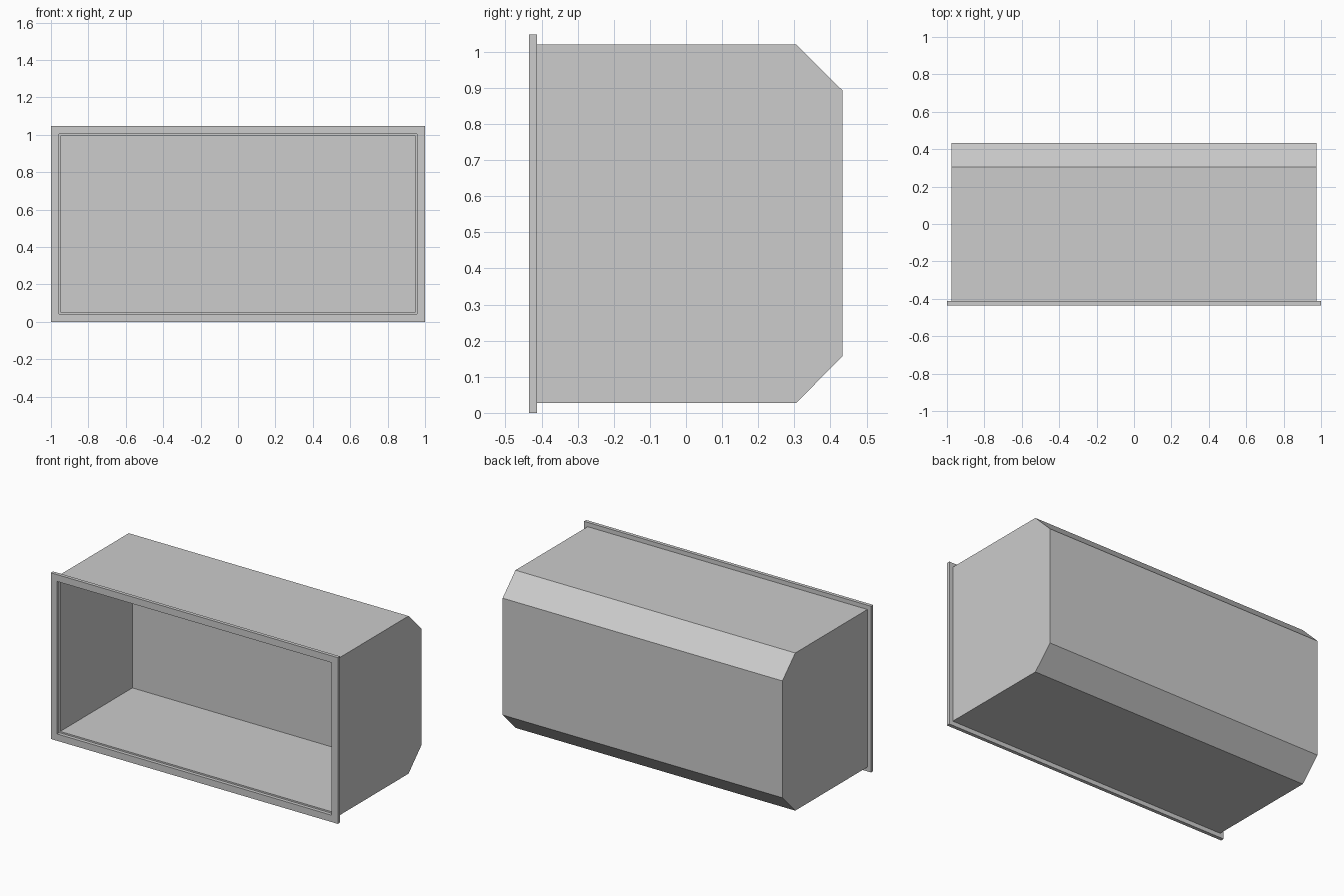
import bpy
import bmesh
from mathutils import Vector

default = bpy.data.objects.get("Cube")
if default:
    bpy.data.objects.remove(default, do_unlink=True)

FRONT, LIP, BACK = -0.435, -0.413, 0.433   # depth of flange face, body front, body back
HEIGHT = 1.047

grey = bpy.data.materials.new("light grey")
grey.use_nodes = True
grey.diffuse_color = (0.604, 0.604, 0.604, 1)
grey.node_tree.nodes["Principled BSDF"].inputs["Base Color"].default_value = grey.diffuse_color


def push(bm, faces, offset):
    """Extrude faces along an offset and return the moved faces."""
    result = bmesh.ops.extrude_face_region(bm, geom=faces)["geom"]
    verts = [g for g in result if isinstance(g, bmesh.types.BMVert)]
    bmesh.ops.translate(bm, verts=verts, vec=Vector(offset))
    return [g for g in result if isinstance(g, bmesh.types.BMFace)]


def finish(bm, name):
    bmesh.ops.recalc_face_normals(bm, faces=bm.faces[:])
    mesh = bpy.data.meshes.new(name)
    bm.to_mesh(mesh)
    bm.free()
    mesh.materials.append(grey)
    obj = bpy.data.objects.new(name, mesh)
    bpy.context.collection.objects.link(obj)


# Body: side profile with chamfered back edges, swept across the width
half = 0.975
profile = [(LIP, 0.027), (0.305, 0.027), (BACK, 0.157),
           (BACK, 0.893), (0.305, 1.02), (LIP, 1.02)]
bm = bmesh.new()
side = bm.faces.new([bm.verts.new((-half, y, z)) for y, z in profile])
push(bm, [side], (2 * half, 0, 0))
if side.is_valid and len(bm.faces) < len(profile) + 2:
    bmesh.ops.holes_fill(bm, edges=bm.edges[:], sides=0)
bmesh.ops.recalc_face_normals(bm, faces=bm.faces[:])

# Cavity: inset the front face and push it back to a flat rear wall
front = next(f for f in bm.faces if f.normal.y < -0.9)
bmesh.ops.inset_region(bm, faces=[front], thickness=0.036)
old = front
moved = push(bm, [front], (0, 0.305 - LIP, 0))
if old.is_valid and old not in moved:
    bm.faces.remove(old)
finish(bm, "box_body")

# Flange: flat rectangular ring around the opening
bm = bmesh.new()
plate = bm.faces.new([bm.verts.new((x, FRONT, z)) for x, z in
                      ((-1, 0), (1, 0), (1, HEIGHT), (-1, HEIGHT))])
bm.normal_update()
bmesh.ops.inset_region(bm, faces=[plate], thickness=0.061, use_boundary=True)
bm.faces.remove(plate)
ring = bm.faces[:]
push(bm, ring, (0, LIP - FRONT, 0))
finish(bm, "front_flange")
